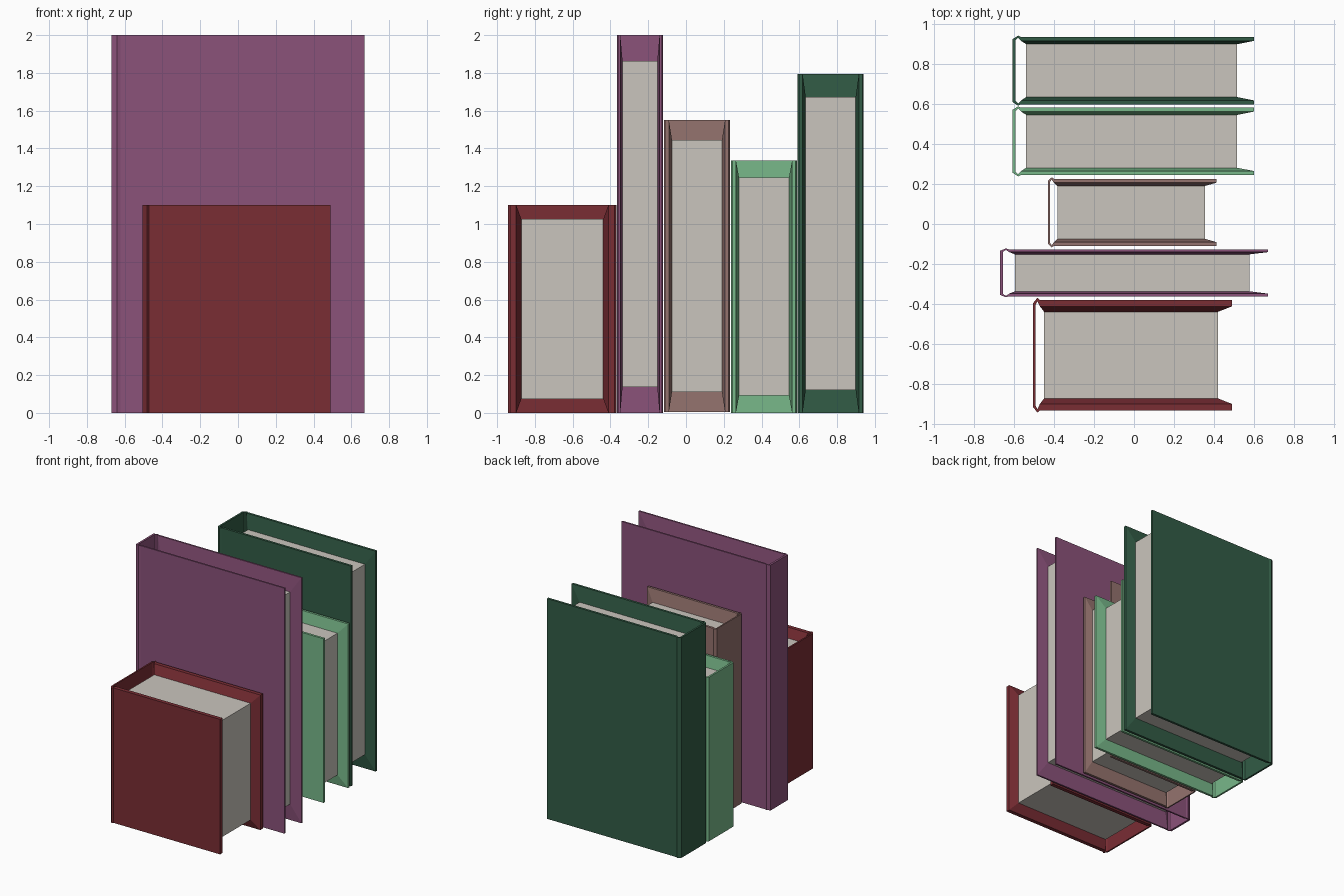
import bpy

if "Cube" in bpy.data.objects:
    bpy.data.objects.remove(bpy.data.objects["Cube"])

def material(name, rgb):
    m = bpy.data.materials.new(name)
    lin = [((c / 255 + 0.055) / 1.055) ** 2.4 for c in rgb]
    m.diffuse_color = (*lin, 1)
    m.use_nodes = True
    m.node_tree.nodes["Principled BSDF"].inputs["Base Color"].default_value = m.diffuse_color
    return m

paper = material("paper", (202, 197, 189))

# Unit book: half width, half thickness, height. Cover profile seen from above,
# outer/inner point pairs from the fore-edge of one board to the spine.
OUTER = [(1, 0.96), (-0.93, 0.96), (-0.955, 1.0), (-1, 0.90)]
INNER = [(1, 0.85), (-0.93, 0.85), (-0.955, 0.94), (-0.975, 0.87)]
PAGE_X, PAGE_Y, PAGE_Z = (-0.888, 0.86), 0.755, (0.068, 0.932)

def mirrored(half):
    return half + [(x, -y) for x, y in reversed(half)]

def make(name, verts, faces, mat, place):
    me = bpy.data.meshes.new(name)
    me.from_pydata([place(*v) for v in verts], [], faces)
    me.materials.append(mat)
    me.update()
    bpy.context.collection.objects.link(bpy.data.objects.new(name, me))

def book(name, x0, x1, yc, half_y, z0, z1, mat):
    def place(x, y, z):
        return ((x0 + x1) / 2 + x * (x1 - x0) / 2, yc + y * half_y, z0 + z * (z1 - z0))

    # cover: strip of wall sections, inner board faces sloping in to the pages
    out, inn = mirrored(OUTER), mirrored(INNER)
    n = len(out)
    verts = [(x, y, z) for z in (0, 1) for pts in (out, inn) for x, y in pts]
    ob, ib, ot, it = 0, n, 2 * n, 3 * n
    faces = [(ob, ib, it, ot), (ob + n - 1, ot + n - 1, it + n - 1, ib + n - 1)]
    for i in range(n - 1):
        j = i + 1
        faces += [(ot + i, it + i, it + j, ot + j),
                  (ob + i, ob + j, ib + j, ib + i),
                  (ob + i, ot + i, ot + j, ob + j)]
        wall = [ib + i, ib + j, it + j, it + i]
        if i in (0, n - 2):
            s = 1 if i == 0 else -1
            xs = PAGE_X[::-1] if i == 0 else PAGE_X
            k = len(verts)
            verts += [(xs[0], s * PAGE_Y, PAGE_Z[0]), (xs[1], s * PAGE_Y, PAGE_Z[0]),
                      (xs[1], s * PAGE_Y, PAGE_Z[1]), (xs[0], s * PAGE_Y, PAGE_Z[1])]
            for a in range(4):
                b = (a + 1) % 4
                faces.append((wall[a], wall[b], k + b, k + a))
        else:
            faces.append(tuple(wall))
    make(name + "_cover", verts, faces, mat, place)

    # page block
    box = [(x, y, z) for x in PAGE_X for y in (-PAGE_Y, PAGE_Y) for z in PAGE_Z]
    quads = [(0, 1, 3, 2), (4, 6, 7, 5), (0, 4, 5, 1), (2, 3, 7, 6), (0, 2, 6, 4), (1, 5, 7, 3)]
    make(name + "_pages", box, quads, paper, place)

# the row of books, front to back
book("red_book", -0.505, 0.49, -0.655, 0.287, 0, 1.10, material("dark red", (122, 45, 52)))
book("purple_book", -0.67, 0.67, -0.244, 0.122, 0, 2.0, material("purple", (139, 82, 122)))
book("brown_book", -0.43, 0.413, 0.058, 0.175, 0.005, 1.55, material("brown", (149, 115, 110)))
book("light_green_book", -0.606, 0.60, 0.413, 0.175, 0, 1.337, material("light green", (120, 184, 138)))
book("dark_green_book", -0.606, 0.60, 0.766, 0.175, 0, 1.795, material("dark green", (50, 92, 70)))
